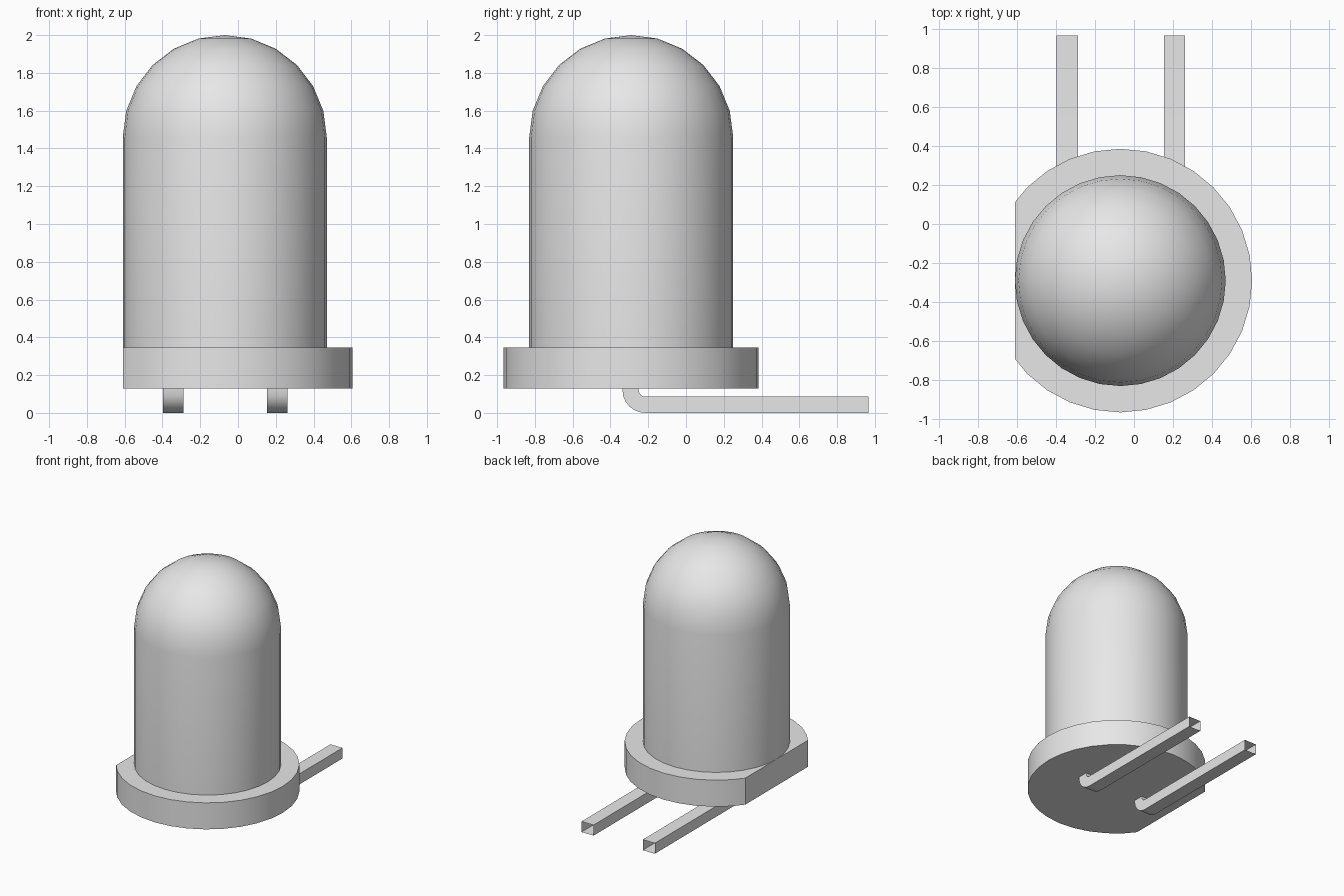
import bpy
import bmesh
from math import sin, cos, pi, radians
from mathutils import Vector

if "Cube" in bpy.data.objects:
    bpy.data.objects.remove(bpy.data.objects["Cube"], do_unlink=True)

CX, CY = -0.07, -0.29
SIDES = 32
BASE_Z, RIM_Z = 0.13, 0.345

grey = bpy.data.materials.new("light_grey")
grey.use_nodes = True
grey.diffuse_color = (0.8, 0.8, 0.8, 1)
grey.node_tree.nodes["Principled BSDF"].inputs["Base Color"].default_value = (0.8, 0.8, 0.8, 1)


def finish(name, bm):
    """Turn a bmesh into a smooth object with sharp corners."""
    mesh = bpy.data.meshes.new(name)
    bm.to_mesh(mesh)
    bm.free()
    mesh.materials.append(grey)
    obj = bpy.data.objects.new(name, mesh)
    bpy.context.collection.objects.link(obj)
    bpy.ops.object.select_all(action='DESELECT')
    obj.select_set(True)
    bpy.context.view_layer.objects.active = obj
    bpy.ops.object.shade_smooth_by_angle(angle=radians(30))
    return obj


def lathe(profile):
    """Revolve (radius, height) points around the body axis."""
    bm = bmesh.new()
    verts = [bm.verts.new((CX + r, CY, z)) for r, z in profile]
    edges = [bm.edges.new(pair) for pair in zip(verts, verts[1:])]
    bmesh.ops.spin(bm, geom=verts + edges, cent=(CX, CY, 0), axis=(0, 0, 1),
                   angle=2 * pi, steps=SIDES, use_duplicate=False)
    bmesh.ops.remove_doubles(bm, verts=bm.verts, dist=0.0005)
    bmesh.ops.recalc_face_normals(bm, faces=bm.faces)
    return bm


# Bullet-shaped lens: straight wall and a half-sphere top
R, SPRING = 0.54, 1.46
dome = [(R * cos(radians(a)), SPRING + R * sin(radians(a))) for a in range(0, 91, 15)]
finish("lens", lathe([(R, RIM_Z)] + dome))

# Round flange with one flat side
bm = bmesh.new()
bmesh.ops.create_cone(bm, cap_ends=True, segments=SIDES, radius1=0.675,
                      radius2=0.675, depth=RIM_Z - BASE_Z)
bmesh.ops.translate(bm, verts=bm.verts, vec=(CX, CY, (RIM_Z + BASE_Z) / 2))
cut = bmesh.ops.bisect_plane(bm, geom=bm.verts[:] + bm.edges[:] + bm.faces[:],
                             plane_co=(-0.61, 0, 0), plane_no=(-1, 0, 0), clear_outer=True)
bmesh.ops.holes_fill(bm, edges=[e for e in bm.edges if e.is_boundary])
bmesh.ops.recalc_face_normals(bm, faces=bm.faces)
finish("flange", bm)

# Bent square leads: open-ended tubes swept along an elbow path
WIDTH, THICK, BEND = 0.108, 0.086, 0.122
BACK, END = -0.337, 0.965


def lead(name, x):
    bm = bmesh.new()
    rings = []
    stations = [(radians(a), None) for a in range(0, 91, 15)] + [(pi / 2, END)]
    for angle, end in stations:
        ring = []
        for side, radius in ((-1, BEND), (1, BEND), (1, BEND - THICK), (-1, BEND - THICK)):
            y = BACK + BEND - radius * cos(angle) if end is None else end
            z = BEND - radius * sin(angle)
            if angle == 0:
                z = BASE_Z
            ring.append(bm.verts.new((x + side * WIDTH / 2, y, z)))
        rings.append(ring)
    for a, b in zip(rings, rings[1:]):
        for i in range(4):
            j = (i + 1) % 4
            bm.faces.new((a[i], a[j], b[j], b[i]))
    bmesh.ops.recalc_face_normals(bm, faces=bm.faces)
    # Face the first wall downward or outward
    first = bm.faces[:][0]
    first.normal_update()
    if first.normal.dot(Vector((0, -1, -1))) < 0:
        bmesh.ops.reverse_faces(bm, faces=bm.faces)
    finish(name, bm)


lead("right_lead", -0.342)
lead("left_lead", 0.208)
